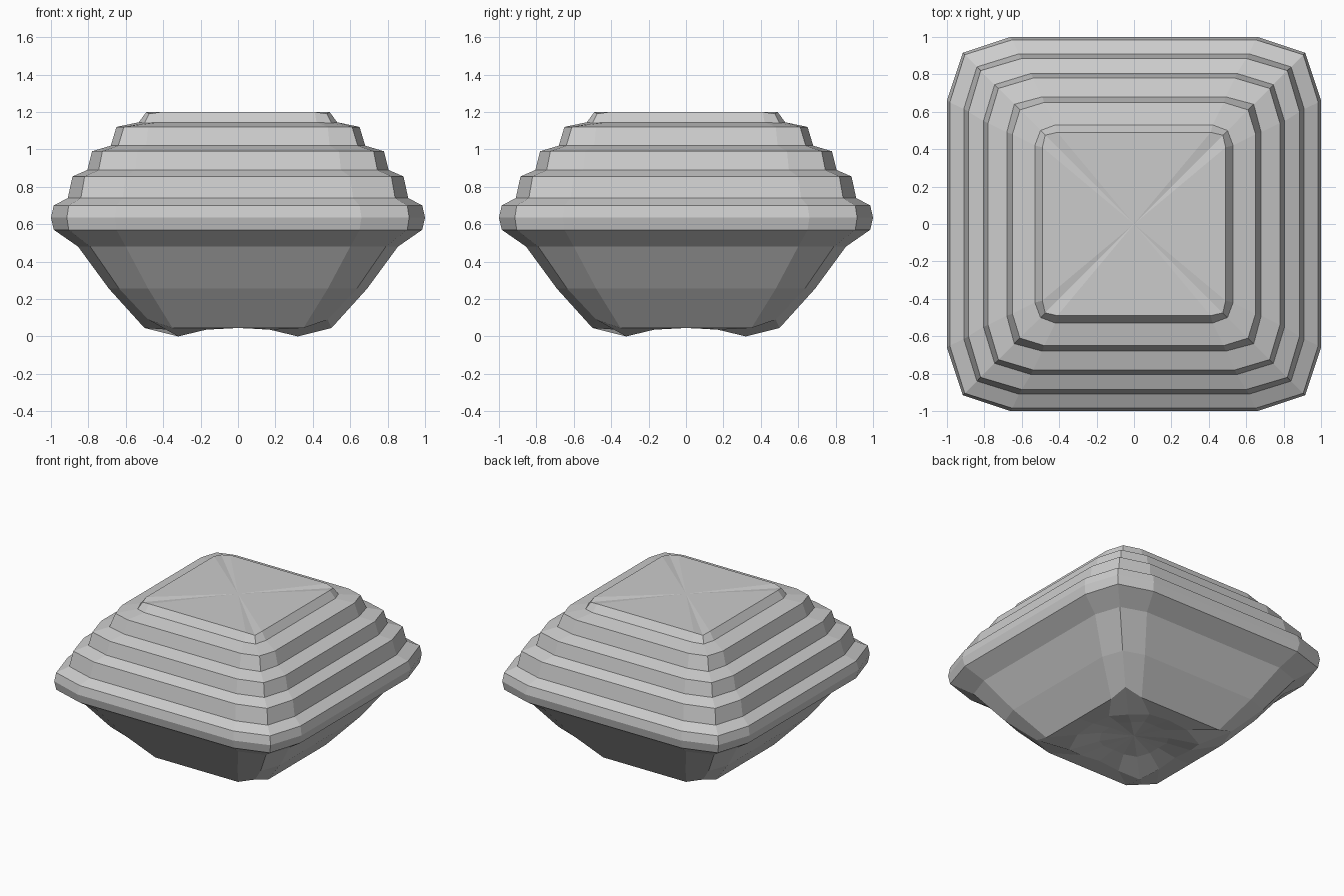
import bpy, bmesh

# Each ring is a rounded square: side midpoint (0,h), flat end (a,h), corner (c,c).
# Columns: h, a, c, z at midpoint, z at flat end, z at corner
RINGS = [
    # raised top pad
    (0.49, 0.41, 0.475, 1.20, 1.20, 1.19),
    (0.53, 0.42, 0.50, 1.145, 1.145, 1.14),
    # stepped tiers
    (0.65, 0.48, 0.61, 1.12, 1.12, 1.12),
    (0.68, 0.49, 0.64, 1.02, 1.02, 1.02),
    (0.78, 0.54, 0.725, 0.99, 0.99, 0.99),
    (0.805, 0.55, 0.745, 0.89, 0.89, 0.89),
    (0.885, 0.60, 0.82, 0.855, 0.855, 0.855),
    (0.91, 0.615, 0.84, 0.74, 0.74, 0.74),
    # wide rim
    (0.985, 0.65, 0.905, 0.70, 0.70, 0.70),
    (1.00, 0.66, 0.915, 0.635, 0.635, 0.635),
    (0.985, 0.65, 0.905, 0.57, 0.57, 0.57),
    # tapered underside
    (0.855, 0.60, 0.79, 0.48, 0.48, 0.48),
    (0.69, 0.48, 0.635, 0.255, 0.255, 0.255),
    (0.50, 0.35, 0.48, 0.045, 0.045, 0.09),
    # corner feet and shallow hollow
    (0.37, 0.17, 0.32, 0.052, 0.036, 0.0),
    (0.22, 0.09, 0.17, 0.075, 0.073, 0.06),
]


def ring_points(h, a, c, zm, za, zc):
    quarter = [(0, h, zm), (a, h, za), (c, c, zc), (h, a, za)]
    points = []
    for _ in range(4):
        points += quarter
        quarter = [(y, -x, z) for x, y, z in quarter]
    return points


bm = bmesh.new()
loops = [[bm.verts.new(p) for p in ring_points(*r)] for r in RINGS]
for upper, lower in zip(loops, loops[1:]):
    for i in range(16):
        j = (i + 1) % 16
        bm.faces.new((upper[i], upper[j], lower[j], lower[i]))

# Top cap and centre of the hollow
for loop, z in ((loops[0], 1.20), (loops[-1], 0.09)):
    centre = bm.verts.new((0, 0, z))
    for i in range(16):
        bm.faces.new((loop[i], loop[(i + 1) % 16], centre))
bmesh.ops.recalc_face_normals(bm, faces=bm.faces[:])

mesh = bpy.data.meshes.new("stepped_block")
bm.to_mesh(mesh)
bm.free()
bpy.context.collection.objects.link(bpy.data.objects.new("stepped_block", mesh))
